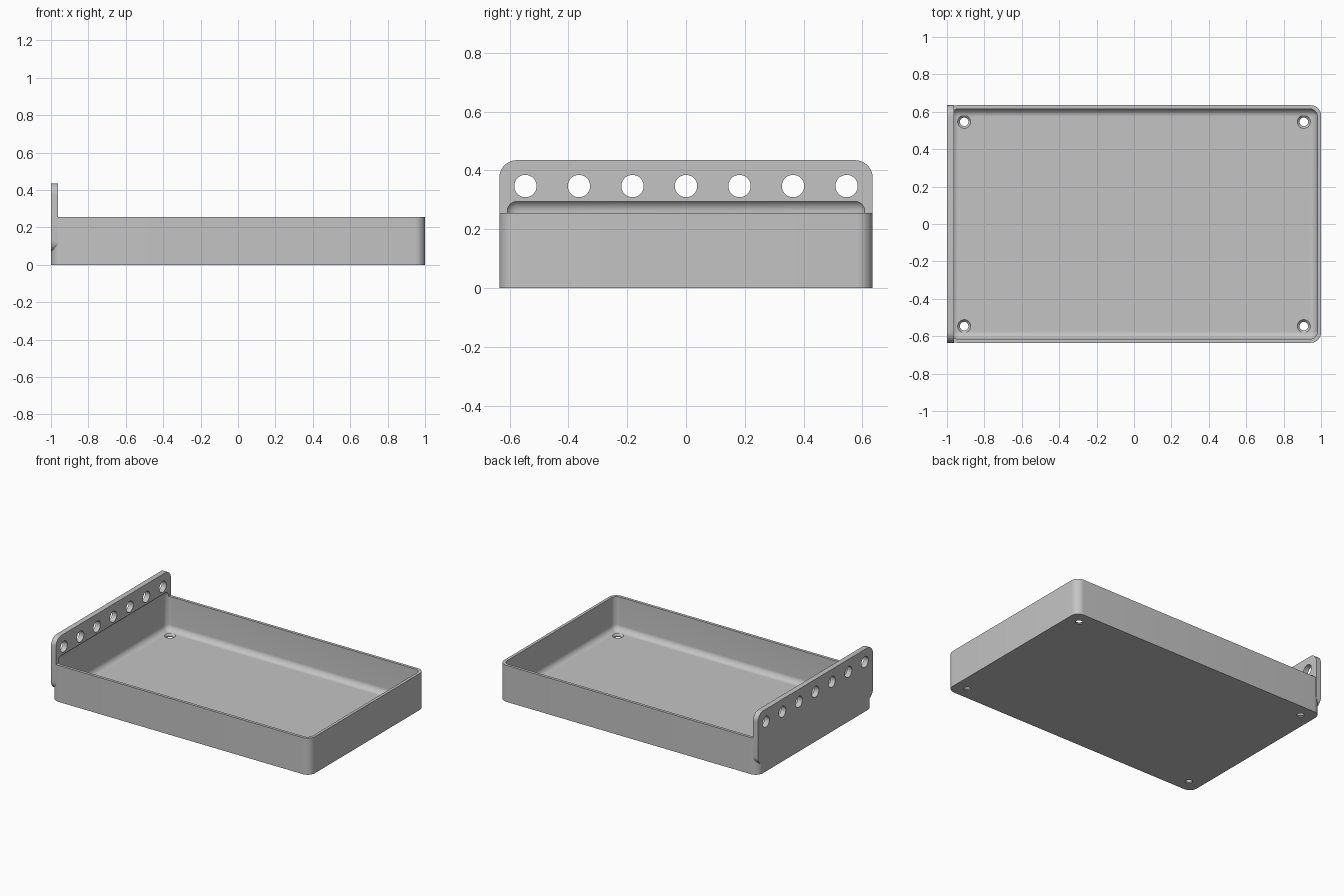
import bpy, bmesh, math
from mathutils import Matrix

cube = bpy.data.objects.get("Cube")
if cube:
    bpy.data.objects.remove(cube, do_unlink=True)

HALF_Y = 0.635
WALL_TOP = 0.255
PLATE_TOP = 0.435

grey = bpy.data.materials.new("light grey")
grey.use_nodes = True
colour = (0.55, 0.55, 0.55, 1)
grey.diffuse_color = colour
grey.node_tree.nodes["Principled BSDF"].inputs["Base Color"].default_value = colour


def finish(name, bm):
    bmesh.ops.recalc_face_normals(bm, faces=bm.faces[:])
    mesh = bpy.data.meshes.new(name)
    bm.to_mesh(mesh)
    bm.free()
    mesh.materials.append(grey)
    obj = bpy.data.objects.new(name, mesh)
    bpy.context.collection.objects.link(obj)
    return obj


def rounded_box(name, low, high, radius, axis=None):
    """Box with edges along one axis rounded, or every edge if axis is None."""
    bm = bmesh.new()
    bmesh.ops.create_cube(bm, size=1)
    for v in bm.verts:
        for i in range(3):
            v.co[i] = low[i] if v.co[i] < 0 else high[i]
    edges = [e for e in bm.edges if axis is None
             or abs(e.verts[0].co[axis] - e.verts[1].co[axis]) > 0.001]
    bmesh.ops.bevel(bm, geom=edges, offset=radius, segments=10,
                    profile=0.5, affect='EDGES')
    return finish(name, bm)


def add_cone(bm, r1, r2, depth, matrix):
    bmesh.ops.create_cone(bm, cap_ends=True, segments=40, radius1=r1,
                          radius2=r2, depth=depth, matrix=matrix)


def combine(target, other, operation):
    mod = target.modifiers.new(other.name, 'BOOLEAN')
    mod.operation = operation
    mod.solver = 'EXACT'
    mod.object = other
    bpy.context.view_layer.objects.active = target
    bpy.ops.object.modifier_apply(modifier=mod.name)
    bpy.data.objects.remove(other, do_unlink=True)


# Tray body and the upright hanging plate
tray = rounded_box("tray", (-1, -HALF_Y, 0), (1, HALF_Y, WALL_TOP), 0.055, axis=2)
plate = rounded_box("hanging_plate", (-1, -HALF_Y, 0.068),
                    (-0.963, HALF_Y, PLATE_TOP), 0.06, axis=0)
combine(tray, plate, 'UNION')

# Filleted hollow, which also undercuts the plate
hollow = rounded_box("hollow", (-0.98, -0.615, 0.02), (0.98, 0.615, 0.302), 0.04)
combine(tray, hollow, 'DIFFERENCE')

# Row of round holes through the plate
bm = bmesh.new()
for i in range(-3, 4):
    add_cone(bm, 0.038, 0.038, 0.2, Matrix.Translation((-0.98, i * 0.182, 0.347))
             @ Matrix.Rotation(math.pi / 2, 4, 'Y'))
combine(tray, finish("plate_holes", bm), 'DIFFERENCE')

# Floor screw holes, then their countersinks
corners = [(sx * 0.908, sy * 0.546) for sx in (-1, 1) for sy in (-1, 1)]
bm = bmesh.new()
for x, y in corners:
    add_cone(bm, 0.023, 0.023, 0.1, Matrix.Translation((x, y, 0)))
combine(tray, finish("screw_holes", bm), 'DIFFERENCE')
bm = bmesh.new()
for x, y in corners:
    add_cone(bm, 0.021, 0.037, 0.016, Matrix.Translation((x, y, 0.0141)))
combine(tray, finish("countersinks", bm), 'DIFFERENCE')

# Smooth fillets, sharp edges elsewhere
bpy.ops.object.select_all(action='DESELECT')
tray.select_set(True)
bpy.context.view_layer.objects.active = tray
bpy.ops.object.shade_smooth_by_angle(angle=math.radians(25))
